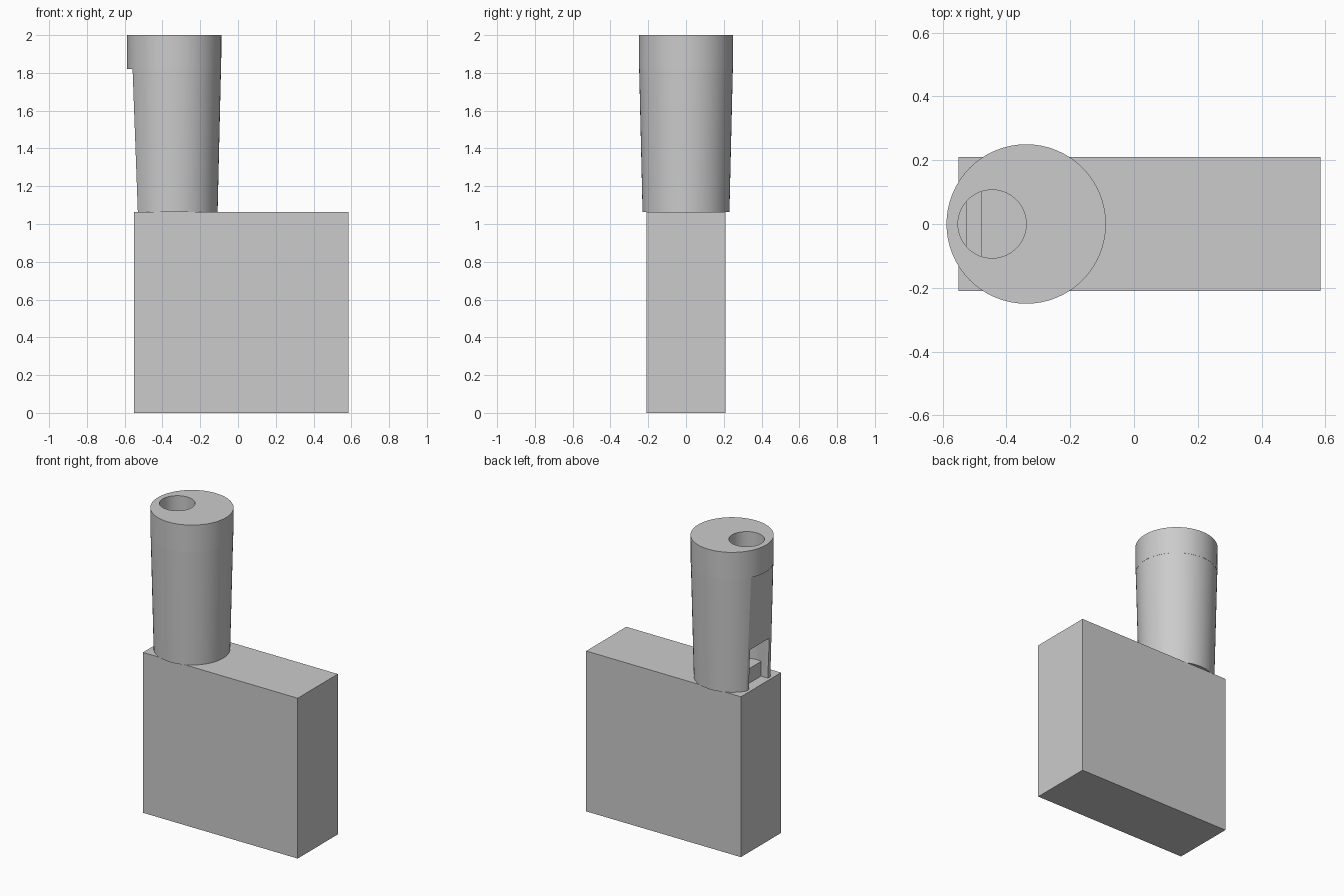
import bpy, bmesh, math
from mathutils import Vector

cube = bpy.data.objects.get("Cube")
if cube:
    bpy.data.objects.remove(cube, do_unlink=True)

# One plain grey for the whole model
grey = bpy.data.materials.new("plain_grey")
grey.use_nodes = True
grey.diffuse_color = (0.6, 0.6, 0.6, 1)
grey.node_tree.nodes["Principled BSDF"].inputs["Base Color"].default_value = (0.6, 0.6, 0.6, 1)

BASE_TOP, CAP_LOW, TOP = 1.063, 1.82, 2.0
TOWER_X, HOLE_X, HOLE_R = -0.338, -0.445, 0.107


def finish(bm, name):
    bmesh.ops.recalc_face_normals(bm, faces=bm.faces[:])
    mesh = bpy.data.meshes.new(name)
    bm.to_mesh(mesh)
    bm.free()
    mesh.materials.append(grey)
    obj = bpy.data.objects.new(name, mesh)
    bpy.context.collection.objects.link(obj)
    return obj


def prism(name, outline, half_width):
    """Extrude an x-z outline along y."""
    bm = bmesh.new()
    face = bm.faces.new([bm.verts.new((x, -half_width, z)) for x, z in outline])
    ext = bmesh.ops.extrude_face_region(bm, geom=[face])["geom"]
    verts = [v for v in ext if isinstance(v, bmesh.types.BMVert)]
    bmesh.ops.translate(bm, verts=verts, vec=(0, 2 * half_width, 0))
    return finish(bm, name)


def cone(bm, x, r_low, r_high, low, high, sides=64):
    new = bmesh.ops.create_cone(bm, cap_ends=True, segments=sides,
                                radius1=r_low, radius2=r_high, depth=high - low)
    bmesh.ops.translate(bm, verts=new["verts"], vec=(x, 0, (low + high) / 2))


def round_part(name, x, r_low, r_high, low, high):
    bm = bmesh.new()
    cone(bm, x, r_low, r_high, low, high)
    return finish(bm, name)


def cut(obj, cutters):
    for c in cutters:
        c.hide_render = True
        mod = obj.modifiers.new("cut", "BOOLEAN")
        mod.operation = "DIFFERENCE"
        mod.solver = "EXACT"
        mod.object = c
    deps = bpy.context.evaluated_depsgraph_get()
    mesh = bpy.data.meshes.new_from_object(obj.evaluated_get(deps))
    obj.modifiers.clear()
    obj.data = mesh
    for c in cutters:
        bpy.data.objects.remove(c, do_unlink=True)


# Base block
prism("base_block", [(-0.55, 0), (0.585, 0), (0.585, BASE_TOP), (-0.55, BASE_TOP)], 0.21)

# Tapered tower with a flat, sloping outer face
body = round_part("tower_body", TOWER_X, 0.23, 0.248, BASE_TOP, CAP_LOW)
flat = prism("flat_cutter", [(-0.8, 1.0), (-0.528, 1.0), (-0.561, 1.9), (-0.8, 1.9)], 0.4)

# Vertical shaft, with its outer side trimmed to leave a thin front panel
bm = bmesh.new()
cone(bm, HOLE_X, HOLE_R, HOLE_R, 1.16, 1.9)
trim = bmesh.ops.bisect_plane(bm, geom=bm.verts[:] + bm.edges[:] + bm.faces[:],
                              plane_co=(-0.525, 0, CAP_LOW),
                              plane_no=Vector((-1, 0, 0.02)), clear_inner=False, clear_outer=True)
rim = [e for e in trim["geom_cut"] if isinstance(e, bmesh.types.BMEdge)]
bmesh.ops.contextual_create(bm, geom=rim)
shaft = finish(bm, "shaft_cutter")

# Outlet window with a stepped floor
outlet = prism("outlet_cutter", [(-0.8, 1.0), (-0.48, 1.0), (-0.48, 1.16), (-0.43, 1.16),
                                 (-0.43, 1.33), (-0.8, 1.33)], 0.1)
cut(body, [flat, shaft, outlet])

# Cap with an off-centre hole
cap = round_part("tower_cap", TOWER_X, 0.249, 0.25, CAP_LOW, TOP)
cut(cap, [round_part("hole_cutter", HOLE_X, HOLE_R, HOLE_R, 1.7, 2.1)])

# Smooth the round walls, keep the edges sharp
for obj in (body, cap):
    bpy.ops.object.select_all(action="DESELECT")
    obj.select_set(True)
    bpy.context.view_layer.objects.active = obj
    bpy.ops.object.shade_smooth_by_angle(angle=math.radians(25))
